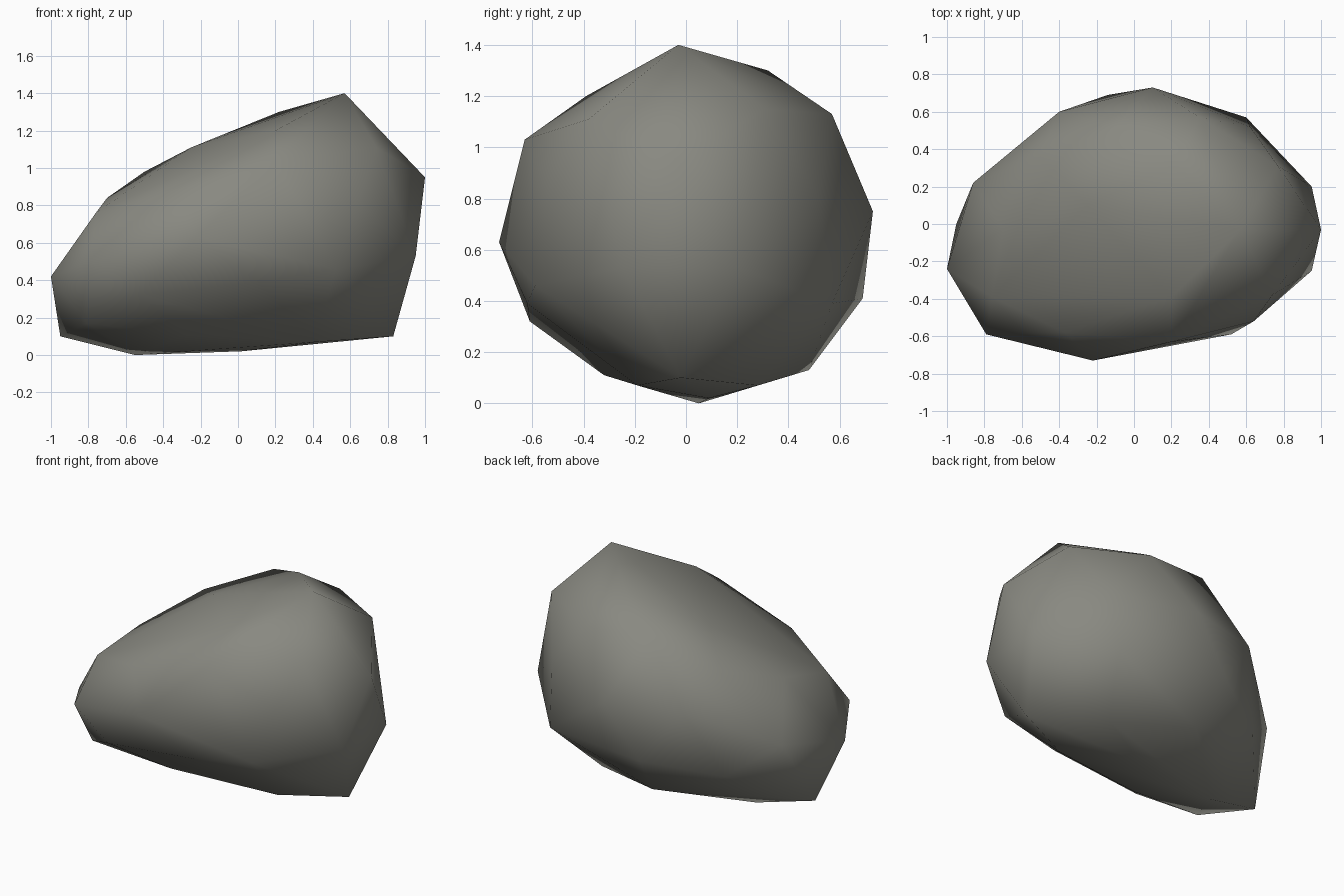
import bpy, bmesh

# Boulder corners, grouped from the crown down to the base
crown = [(.57, -.03, 1.40), (.22, .32, 1.30), (.35, .57, 1.13), (.77, .31, 1.15), (.74, -.38, 1.11),
         (.20, -.39, 1.20), (.20, -.63, 1.03), (-.10, .52, 1.16), (-.25, .10, 1.11), (-.50, .36, .98)]
shoulder = [(1, -.03, .95), (-.37, -.58, .87), (-.76, -.39, .76), (-.70, -.03, .84), (-.40, .60, .76),
            (.10, .73, .75), (.62, .52, .80), (.64, -.52, .82), (-.22, -.73, .63)]
waist = [(.95, .20, .53), (.95, -.25, .53), (.52, -.59, .46), (.11, -.62, .39), (-.79, -.59, .50),
         (-1, -.24, .42), (-.86, .22, .53), (-.14, .69, .41), (.60, .57, .39), (-.53, -.61, .32),
         (-.58, .42, .32)]
base = [(.83, -.02, .10), (.42, .28, .07), (.42, -.19, .07), (.02, .09, .02), (-.55, .05, 0),
        (-.95, 0, .10), (-.27, -.32, .11), (-.81, -.37, .17), (-.09, .48, .13)]

# Wrap the corners in one faceted skin
bm = bmesh.new()
for co in crown + shoulder + waist + base:
    bm.verts.new(co)
bmesh.ops.convex_hull(bm, input=bm.verts)
bmesh.ops.delete(bm, geom=[v for v in bm.verts if not v.link_faces], context='VERTS')
bmesh.ops.recalc_face_normals(bm, faces=bm.faces)
for f in bm.faces:
    f.smooth = True

mesh = bpy.data.meshes.new("boulder")
bm.to_mesh(mesh)
bm.free()
boulder = bpy.data.objects.new("boulder", mesh)
bpy.context.collection.objects.link(boulder)

# Warm grey stone
stone = bpy.data.materials.new("stone grey")
stone.diffuse_color = (.25, .25, .22, 1)
mesh.materials.append(stone)
